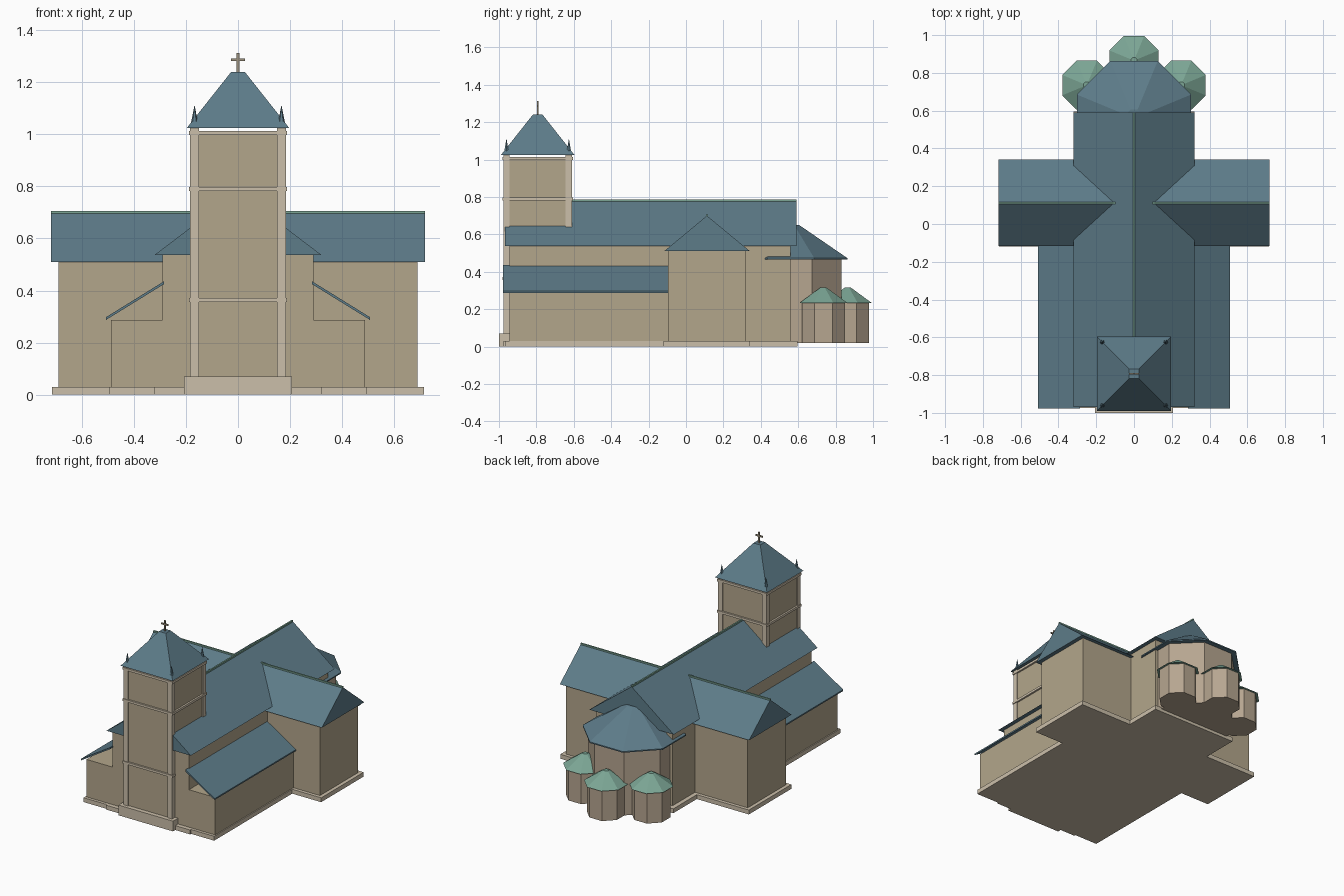
import bpy, bmesh, math
from mathutils import Matrix

if "Cube" in bpy.data.objects:
    bpy.data.objects.remove(bpy.data.objects["Cube"])


def mat(name, r, g, b):
    m = bpy.data.materials.new(name)
    m.diffuse_color = (r, g, b, 1)
    m.use_nodes = True
    m.node_tree.nodes["Principled BSDF"].inputs["Base Color"].default_value = m.diffuse_color
    return m


STONE = mat("stone", 0.45, 0.38, 0.26)
TRIM = mat("trim", 0.60, 0.52, 0.40)
APSE = mat("apse_stone", 0.47, 0.38, 0.28)
SLATE = mat("slate", 0.11, 0.20, 0.25)
COPPER = mat("copper", 0.20, 0.38, 0.30)
METAL = mat("cross_metal", 0.33, 0.28, 0.20)


def finish(name, bm, m):
    bmesh.ops.recalc_face_normals(bm, faces=bm.faces)
    me = bpy.data.meshes.new(name)
    bm.to_mesh(me)
    bm.free()
    me.materials.append(m)
    ob = bpy.data.objects.new(name, me)
    bpy.context.collection.objects.link(ob)
    return ob


def box(name, x0, x1, y0, y1, z0, z1, m):
    bm = bmesh.new()
    mx = (Matrix.Translation(((x0 + x1) / 2, (y0 + y1) / 2, (z0 + z1) / 2))
          @ Matrix.Diagonal((x1 - x0, y1 - y0, z1 - z0, 1)))
    bmesh.ops.create_cube(bm, size=1, matrix=mx)
    return finish(name, bm, m)


def extrude(name, profile, a, b, axis, m):
    """Extrude a (side, z) profile from a to b along the x or y axis."""
    bm = bmesh.new()
    vec = (lambda s, z, t: (t, s, z)) if axis == 'x' else (lambda s, z, t: (s, t, z))
    f0 = [bm.verts.new(vec(s, z, a)) for s, z in profile]
    f1 = [bm.verts.new(vec(s, z, b)) for s, z in profile]
    n = len(profile)
    bm.faces.new(f0)
    bm.faces.new(f1)
    for i in range(n):
        bm.faces.new((f0[i], f0[(i + 1) % n], f1[(i + 1) % n], f1[i]))
    return finish(name, bm, m)


def prism(name, x, y, z0, z1, a0, a1, sides, m):
    """Frustum with flats facing the axes; a0 and a1 are apothems."""
    bm = bmesh.new()
    k = 1 / math.cos(math.pi / sides)
    mx = Matrix.Translation((x, y, (z0 + z1) / 2)) @ Matrix.Rotation(math.pi / sides, 4, 'Z')
    bmesh.ops.create_cone(bm, cap_ends=True, segments=sides, radius1=a0 * k,
                          radius2=a1 * k, depth=z1 - z0, matrix=mx)
    return finish(name, bm, m)


# Nave
box("nave_plinth", -0.32, 0.32, -0.975, 0.595, 0, 0.03, TRIM)
box("nave_walls", -0.29, 0.29, -0.945, 0.56, 0.03, 0.54, STONE)
extrude("nave_roof", [(-0.32, 0.537), (0.32, 0.537), (0, 0.78)], -0.968, 0.59, 'y', SLATE)
box("nave_ridge", -0.005, 0.005, -0.968, 0.59, 0.774, 0.787, COPPER)

# Transept
box("transept_plinth", -0.715, 0.715, -0.12, 0.34, 0, 0.03, TRIM)
box("transept_walls", -0.69, 0.69, -0.097, 0.317, 0.03, 0.512, STONE)
extrude("transept_roof", [(-0.117, 0.51), (0.342, 0.51), (0.112, 0.70)], -0.718, 0.718, 'x', SLATE)
box("transept_ridge", -0.718, 0.718, 0.107, 0.117, 0.694, 0.706, COPPER)

# Side aisles with open lean-to roof slabs
for s, side in ((-1, "left"), (1, "right")):
    xs = sorted((s * 0.28, s * 0.495))
    box(side + "_aisle_plinth", *xs, -0.965, -0.10, 0, 0.03, TRIM)
    xs = sorted((s * 0.28, s * 0.488))
    box(side + "_aisle_walls", *xs, -0.945, -0.09, 0.03, 0.287, STONE)
    extrude(side + "_aisle_roof", [(s * 0.507, 0.287), (s * 0.508, 0.297),
                                   (s * 0.285, 0.435), (s * 0.285, 0.424)],
            -0.978, -0.097, 'y', SLATE)

# Main apse and three chapels around it
CY = 0.56
prism("apse_walls", 0, CY, 0.02, 0.472, 0.272, 0.272, 8, APSE)
prism("apse_eave", 0, CY, 0.465, 0.473, 0.303, 0.303, 8, SLATE)
prism("apse_roof", 0, CY, 0.473, 0.65, 0.303, 0.045, 8, SLATE)
for i, deg in enumerate((35, 90, 145)):
    a = math.radians(deg)
    x, y = 0.305 * math.cos(a), CY + 0.305 * math.sin(a)
    prism(f"chapel_walls_{i}", x, y, 0.02, 0.237, 0.114, 0.114, 8, APSE)
    prism(f"chapel_roof_{i}", x, y, 0.232, 0.315, 0.13, 0.017, 8, COPPER)

# Tower
TY = -0.793


def ring(name, h, z0, z1, m):
    return box(name, -h, h, TY - h, TY + h, z0, z1, m)


ring("tower_plinth", 0.207, 0, 0.07, TRIM)
ring("tower_walls", 0.177, 0.03, 1.0, STONE)
for sx in (-1, 1):
    for sy in (-1, 1):
        x, y = sx * 0.167, TY + sy * 0.167
        box("tower_pilaster", x - 0.017, x + 0.017, y - 0.017, y + 0.017, 0.03, 1.025, TRIM)
        prism("tower_pinnacle", x, y, 1.03, 1.11, 0.014, 0.0005, 6, SLATE)
for i, z in enumerate((0.363, 0.79, 1.005)):
    ring(f"tower_string_course_{i}", 0.189, z - 0.008, z + 0.008, TRIM)
prism("tower_roof", 0, TY, 1.024, 1.24, 0.197, 0.026, 4, SLATE)

# Cross
box("cross_post", -0.005, 0.005, TY - 0.004, TY + 0.004, 1.235, 1.312, METAL)
box("cross_arm", -0.026, 0.026, TY - 0.004, TY + 0.004, 1.281, 1.291, METAL)
